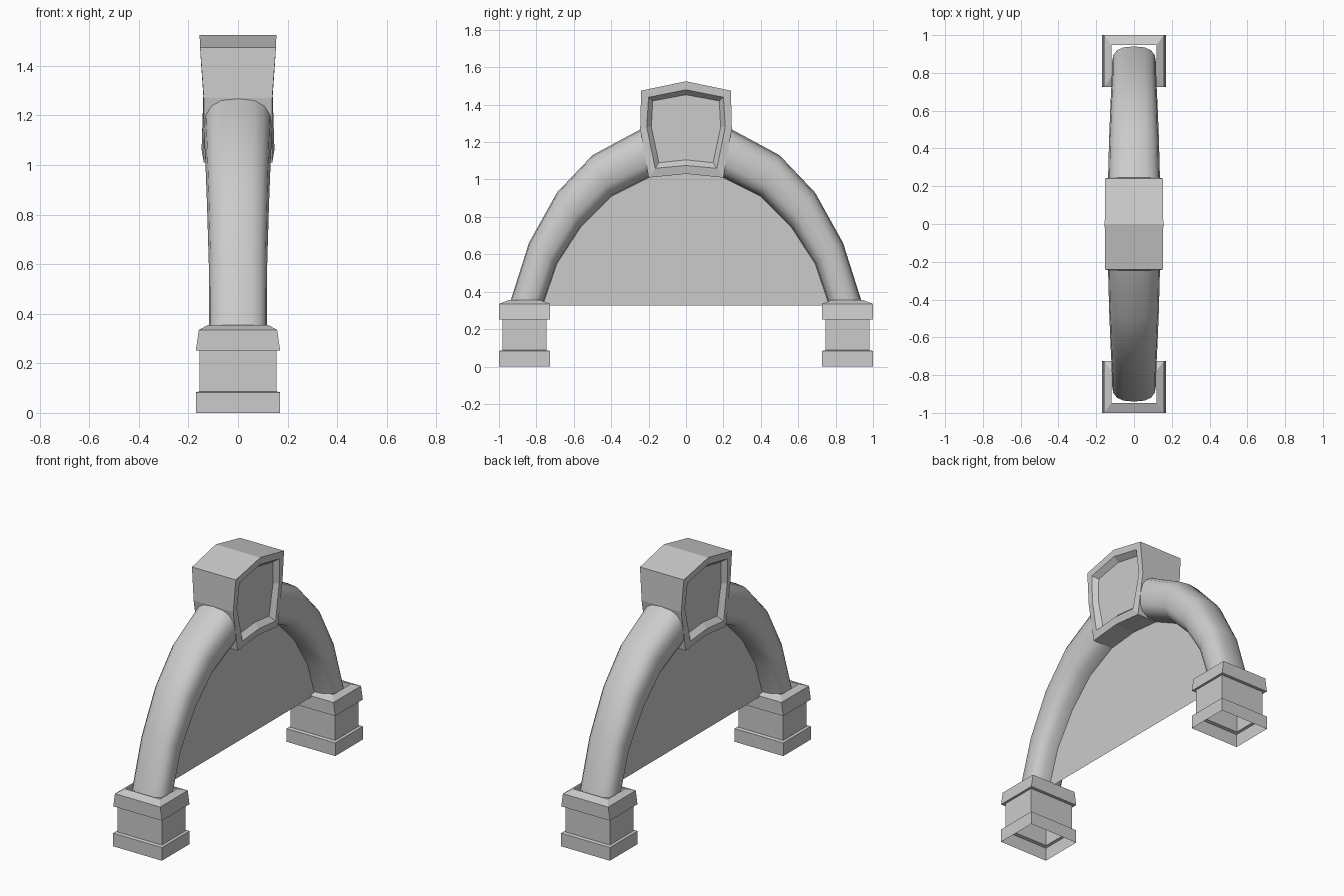
import bpy, math

if "Cube" in bpy.data.objects:
    bpy.data.objects.remove(bpy.data.objects["Cube"])


def make_mesh(name, verts, faces, smooth=False):
    me = bpy.data.meshes.new(name)
    me.from_pydata(verts, [], faces)
    me.validate()
    ob = bpy.data.objects.new(name, me)
    bpy.context.collection.objects.link(ob)
    for p in me.polygons:
        p.use_smooth = smooth
    return ob


def loft(name, rings, cap_start=False, cap_end=False, smooth=False):
    n = len(rings[0])
    verts = [v for r in rings for v in r]
    faces = []
    for i in range(len(rings) - 1):
        for j in range(n):
            k = (j + 1) % n
            faces.append((i * n + j, i * n + k, (i + 1) * n + k, (i + 1) * n + j))
    if cap_start:
        faces.append(tuple(range(n))[::-1])
    if cap_end:
        faces.append(tuple(range((len(rings) - 1) * n, len(rings) * n)))
    return make_mesh(name, verts, faces, smooth)


# Arch stations on one side, from foot to keystone: outer (y, z), inner (y, z), half width
OUTER = [(0.94, 0.345), (0.84, 0.66), (0.69, 0.93), (0.50, 1.13), (0.24, 1.27)]
INNER = [(0.76, 0.345), (0.69, 0.55), (0.56, 0.75), (0.40, 0.91), (0.19, 1.015)]
WIDTH = [0.117, 0.118, 0.125, 0.132, 0.138]

# Pedestal profile: half x, half y, z (hollow underneath)
PEDESTAL = [(0.17, 0.137, 0), (0.17, 0.137, 0.083), (0.155, 0.117, 0.087),
            (0.155, 0.117, 0.252), (0.17, 0.137, 0.252),
            (0.158, 0.137, 0.335), (0.12, 0.085, 0.355)]

SIDES = 16


def power(v, e):
    return math.copysign(abs(v) ** e, v)


for side, label in ((-1, "front"), (1, "back")):
    # Rounded arch half
    rings = []
    for (oy, oz), (iy, iz), w in zip(OUTER, INNER, WIDTH):
        ring = []
        for k in range(SIDES):
            a = 2 * math.pi * k / SIDES * side
            u, t = power(math.sin(a), 0.75), power(math.cos(a), 0.75)
            t = (t + 1) / 2
            ring.append((w * u, side * (iy + (oy - iy) * t), iz + (oz - iz) * t))
        rings.append(ring)
    loft(label + "_arch_half", rings, smooth=True)

    # Pedestal with base, shaft and cap
    rings = [[(sx * hx, side * 0.863 + sy * hy, z)
              for sx, sy in ((-1, -1), (1, -1), (1, 1), (-1, 1))]
             for hx, hy, z in PEDESTAL]
    loft(label + "_pedestal", rings)

# Keystone outlines (y, z): outer edge, frame lip, recess edge
EDGE = [(0.2, 1.01), (0.245, 1.27), (0.24, 1.475), (0, 1.525)]
LIP = [(0.165, 1.06), (0.21, 1.28), (0.2, 1.44), (0, 1.48)]
FLOOR = [(0.145, 1.09), (0.185, 1.28), (0.178, 1.42), (0, 1.453)]


def outline(pts, xs, low):
    right = [(x, y, z) for x, (y, z) in zip(xs, pts)]
    left = [(x, -y, z) for x, y, z in right[-2::-1]]
    return right + left + [(xs[0], 0, low)]


layers = [outline(FLOOR, [0.115, 0.115, 0.118, 0.12], 1.105),
          outline(LIP, [0.147, 0.14, 0.151, 0.153], 1.075),
          outline(EDGE, [0.138, 0.138, 0.153, 0.155], 1.03)]
mirrored = [[(-x, y, z) for x, y, z in ring] for ring in layers[::-1]]
loft("keystone", layers + mirrored, cap_start=True, cap_end=True)

# Thin panel filling the arch opening
half = [(0.76, 0.325)] + [(y + 0.01, z + 0.005) for y, z in INNER]
panel = [(0, y, z) for y, z in half] + [(0, 0, 1.04)] + [(0, -y, z) for y, z in half[::-1]]
make_mesh("arch_panel", panel, [tuple(range(len(panel)))])
